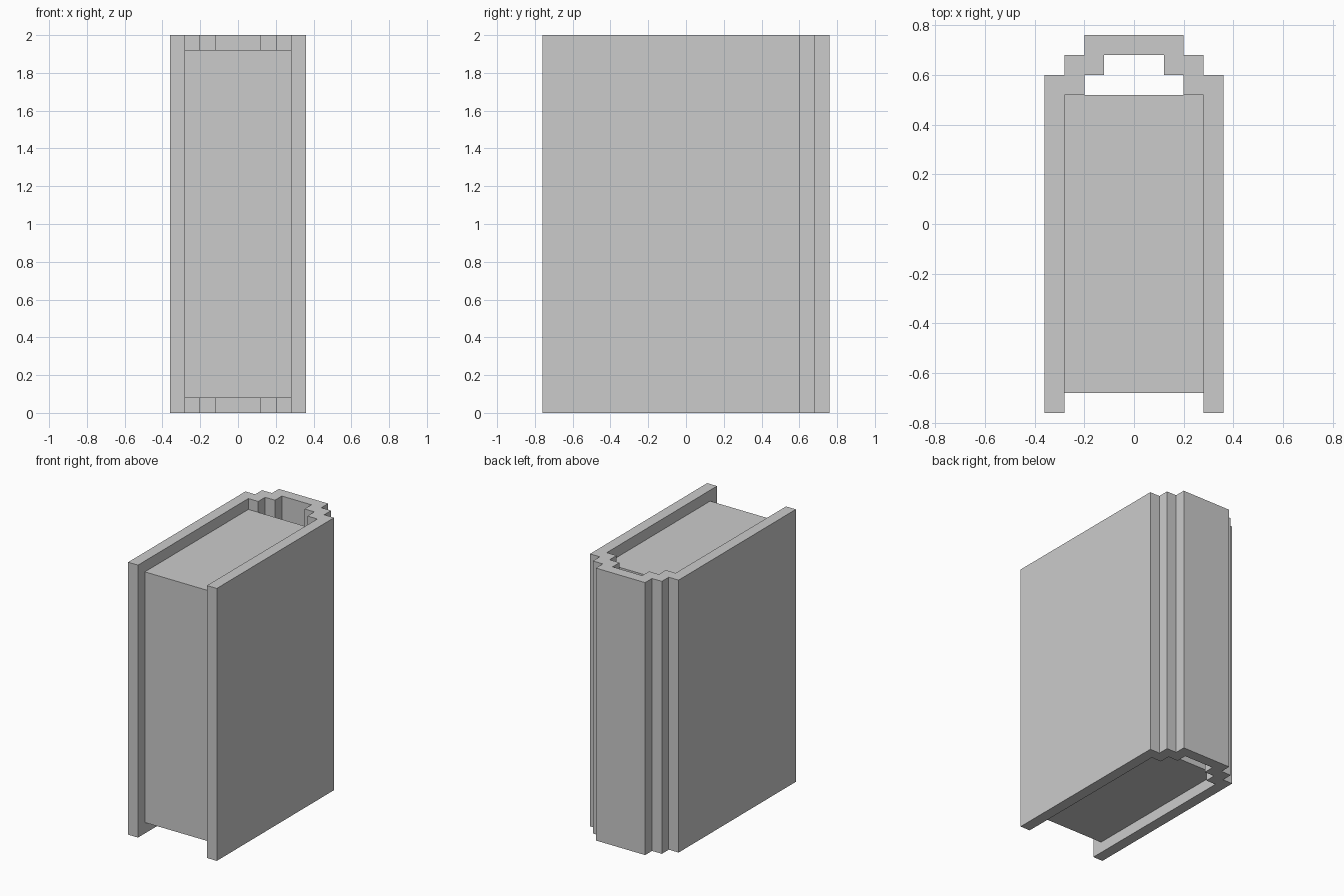
import bpy, bmesh

if "Cube" in bpy.data.objects:
    bpy.data.objects.remove(bpy.data.objects["Cube"])

HEIGHT = 2.0


def extrude_profile(name, points, z0, z1):
    """Solid made by extruding a closed XY outline from z0 to z1."""
    bm = bmesh.new()
    face = bm.faces.new([bm.verts.new((x, y, z0)) for x, y in points])
    ext = bmesh.ops.extrude_face_region(bm, geom=[face], use_keep_orig=True)
    top = [v for v in ext["geom"] if isinstance(v, bmesh.types.BMVert)]
    bmesh.ops.translate(bm, verts=top, vec=(0, 0, z1 - z0))
    bmesh.ops.recalc_face_normals(bm, faces=bm.faces)
    mesh = bpy.data.meshes.new(name)
    bm.to_mesh(mesh)
    bm.free()
    obj = bpy.data.objects.new(name, mesh)
    bpy.context.collection.objects.link(obj)
    return obj


def mirrored(half):
    """Complete a right-hand run of points with its left-hand mirror."""
    return half + [(-x, y) for x, y in reversed(half)]


# Cover: two boards joined by a stepped spine, as one outline
outer = [(0.36, -0.76), (0.36, 0.60), (0.28, 0.60), (0.28, 0.68),
         (0.20, 0.68), (0.20, 0.76)]
inner = [(0.28, -0.76), (0.28, 0.52), (0.20, 0.52), (0.20, 0.60),
         (0.12, 0.60), (0.12, 0.68)]
outline = mirrored(outer) + [(-x, y) for x, y in mirrored(inner)]
extrude_profile("book_cover", outline, 0.0, HEIGHT)

# Page block: recessed at the top, bottom and front edge
extrude_profile("page_block", mirrored([(0.28, -0.68), (0.28, 0.52)]),
                0.08, HEIGHT - 0.08)
